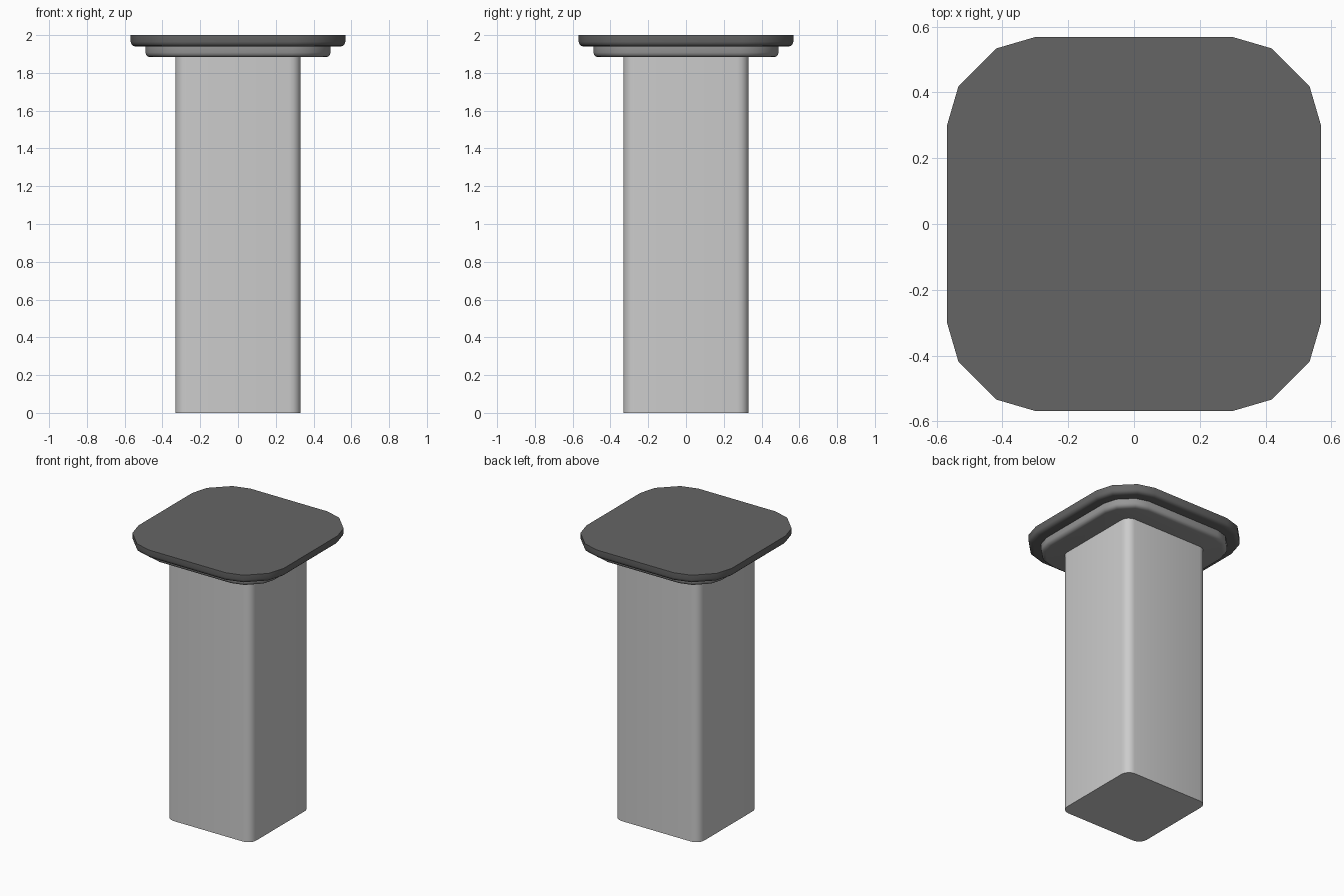
import bpy, bmesh, math

if "Cube" in bpy.data.objects:
    bpy.data.objects.remove(bpy.data.objects["Cube"])


def outline(half, radius, segs):
    """Rounded square, counter-clockwise."""
    pts = []
    c = half - radius
    for q in range(4):
        for i in range(segs + 1):
            a = math.radians(90 * (q + i / segs))
            cx = c if q in (0, 3) else -c
            cy = c if q in (0, 1) else -c
            pts.append((cx + radius * math.cos(a), cy + radius * math.sin(a)))
    return pts


def loft(name, pts, levels):
    """Closed solid from scaled copies of an outline; levels = (z, scale)."""
    bm = bmesh.new()
    rings = [[bm.verts.new((x * s, y * s, z)) for x, y in pts] for z, s in levels]
    n = len(pts)
    for lo, hi in zip(rings, rings[1:]):
        for i in range(n):
            j = (i + 1) % n
            bm.faces.new((lo[i], lo[j], hi[j], hi[i]))
    bm.faces.new(rings[0][::-1])
    bm.faces.new(rings[-1])
    me = bpy.data.meshes.new(name)
    bm.to_mesh(me)
    bm.free()
    ob = bpy.data.objects.new(name, me)
    bpy.context.collection.objects.link(ob)
    bpy.ops.object.select_all(action='DESELECT')
    ob.select_set(True)
    bpy.context.view_layer.objects.active = ob
    bpy.ops.object.shade_smooth_by_angle(angle=math.radians(35))
    return ob


def plate(name, half, z0, z1, shade, corner, r=0.025):
    """Dark plate with wide rounded corners and a rounded lower edge."""
    quarter = [(1 - a * corner, 1 - b * corner)
               for a, b in [(0, 0.47), (0.06, 0.265), (0.265, 0.06), (0.47, 0)]]
    pts = []
    for c, s in [(1, 0), (0, 1), (-1, 0), (0, -1)]:
        pts += [(half * (x * c - y * s), half * (x * s + y * c)) for x, y in quarter]
    levels = []
    for i in range(4):
        a = math.radians(30 * i)
        levels.append((z0 + r * (1 - math.cos(a)), 1 - r * (1 - math.sin(a)) / half))
    ob = loft(name, pts, levels + [(z1, 1)])
    mat = bpy.data.materials.new(name + "_grey")
    mat.diffuse_color = (shade, shade, shade, 1)
    mat.use_nodes = True
    mat.node_tree.nodes["Principled BSDF"].inputs["Base Color"].default_value = mat.diffuse_color
    ob.data.materials.append(mat)


# Square post with softly rounded corners
loft("post", outline(0.332, 0.06, 4), [(0, 1), (1.89, 1)])

# Two stacked cap plates, the upper one darker
plate("lower_cap", 0.49, 1.883, 1.94, 0.31, 0.88)
plate("upper_cap", 0.568, 1.94, 2.0, 0.13, 1.0)
